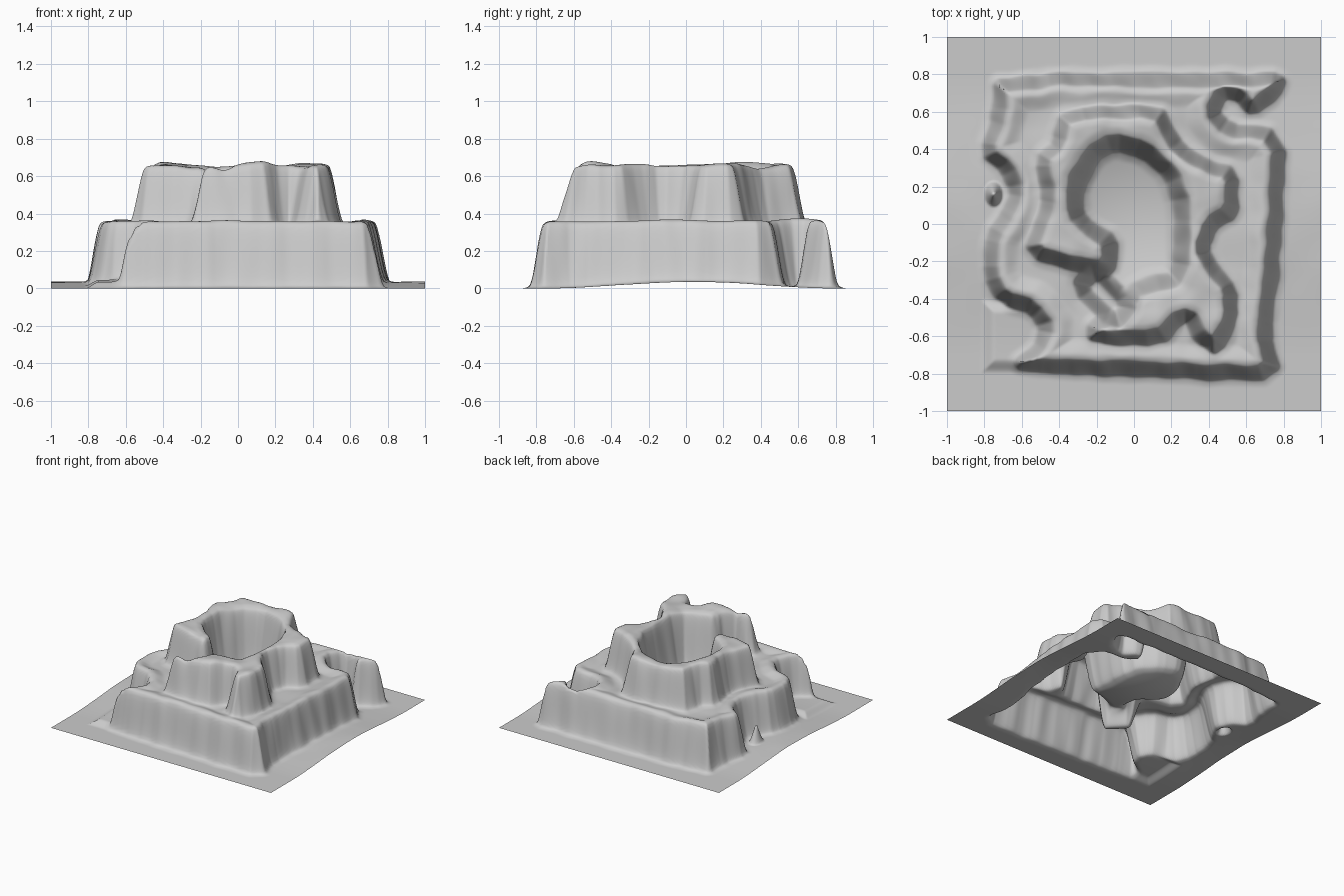
import bpy, bmesh, math
from mathutils import Vector, noise

if "Cube" in bpy.data.objects:
    bpy.data.objects.remove(bpy.data.objects["Cube"])

# Outline of each terrace, pit and bay (seen from above)
TIER1 = [(-.715, .775), (.60, .77), (.78, .78), (.75, .71), (.63, .61), (.57, .69), (.47, .70), (.42, .60),
         (.49, .50), (.775, .48), (.755, 0), (.735, -.3), (.69, -.58), (.75, -.80), (.4, -.795), (0, -.775),
         (-.62, -.755), (-.52, -.68), (-.46, -.55), (-.53, -.45), (-.70, -.40), (-.77, -.27), (-.755, -.05),
         (-.67, .05), (-.63, .18), (-.68, .30), (-.79, .39), (-.72, .58)]
TIER2 = [(-.37, .595), (.13, .60), (.17, .52), (.24, .40), (.38, .31), (.52, .27), (.525, .06), (.40, 0),
         (.36, -.13), (.42, -.24), (.515, -.35), (.515, -.50), (.44, -.665), (.36, -.61), (.29, -.48),
         (.21, -.52), (.14, -.61), (-.22, -.61), (-.21, -.54), (-.08, -.49), (0, -.38), (-.03, -.30),
         (-.14, -.25), (-.30, -.22), (-.55, -.145), (-.50, 0), (-.45, .15), (-.50, .35), (-.40, .42)]
CRATER = [(-.31, .05), (-.32, .2), (-.23, .37), (-.11, .44), (.05, .40), (.2, .27), (.26, .1),
          (.25, -.29), (.1, -.32), (-.03, -.37), (-.08, -.42), (-.18, -.27), (-.13, -.2), (-.13, -.09), (-.25, -.02)]
SLOT = [(-.30, -.34), (-.2, -.24), (-.02, -.43), (-.10, -.53)]


def rounded(poly):
    """Cut every corner of an outline."""
    out = []
    for (ax, ay), (bx, by) in zip(poly, poly[1:] + poly[:1]):
        for t in (.2, .8):
            out.append((ax + (bx - ax) * t, ay + (by - ay) * t))
    return out


TIER1, TIER2, CRATER, SLOT = map(rounded, (TIER1, TIER2, CRATER, SLOT))


def smooth(t):
    t = min(1, max(0, t))
    return t * t * (3 - 2 * t)


def signed_distance(x, y, poly):
    """Distance to an outline, positive inside."""
    best, inside = 9.0, False
    ax, ay = poly[-1]
    for bx, by in poly:
        ex, ey, px, py = bx - ax, by - ay, x - ax, y - ay
        t = (px * ex + py * ey) / (ex * ex + ey * ey)
        t = 0 if t < 0 else 1 if t > 1 else t
        dx, dy = px - t * ex, py - t * ey
        d = dx * dx + dy * dy
        if d < best:
            best = d
        if (ay > y) != (by > y) and x < ax + (y - ay) * ex / ey:
            inside = not inside
        ax, ay = bx, by
    return math.sqrt(best) * (1 if inside else -1)


def step(d, width):
    """Steep wall with a soft flared foot and shoulder."""
    return .8 * smooth(.5 + d / width) + .2 * smooth(.5 + d / (width * 1.9))


def height(x, y):
    n = noise.noise(Vector((x * 9, y * 9, 0)))
    m = noise.noise(Vector((x * 4, y * 4, 7)))
    wobble = .012 * n
    # gently swelling base
    z = .042 * smooth((.75 - abs(y - .03)) / .7) * (.85 + .15 * m)
    if max(abs(x), abs(y)) > .92:
        return z
    # low platform in the front left corner
    z += .035 * smooth((.2 - max(abs(x + .62), abs(y + .6))) / .08)
    # spike in the left bay
    z += .16 * max(0, 1 - math.hypot((x + .75) / .05, (y - .16) / .07)) ** 1.3
    # lower terrace with a faintly raised rim
    d = signed_distance(x, y, TIER1) + wobble
    top = .338 + .024 * smooth(1 - abs(d - .06) / .1) + .016 * m
    z += (top - z) * step(d, .085)
    if max(abs(x), abs(y)) > .76:
        return z
    # horseshoe upper terrace
    top = .66 + .022 * m + .008 * n
    z += (top - z) * step(signed_distance(x, y, TIER2) + wobble, .085)
    if max(abs(x), abs(y)) > .62:
        return z
    # central crater with a bowl floor, and the deeper slot beside it
    bowl = .15 + .06 * (x + y) + .5 * (x * x + (y - .08) ** 2)
    z += (bowl - z) * step(signed_distance(x, y, CRATER) + wobble, .10)
    z += (.08 - z) * step(signed_distance(x, y, SLOT), .10)
    return z


# Terrain sheet
bm = bmesh.new()
bmesh.ops.create_grid(bm, x_segments=220, y_segments=220, size=1)
for v in bm.verts:
    v.co.z = height(v.co.x, v.co.y)
for f in bm.faces:
    f.smooth = True
low = min(v.co.z for v in bm.verts)
for v in bm.verts:
    v.co.z -= low
mesh = bpy.data.meshes.new("terraced_hill")
bm.to_mesh(mesh)
bm.free()
hill = bpy.data.objects.new("terraced_hill", mesh)
bpy.context.collection.objects.link(hill)
